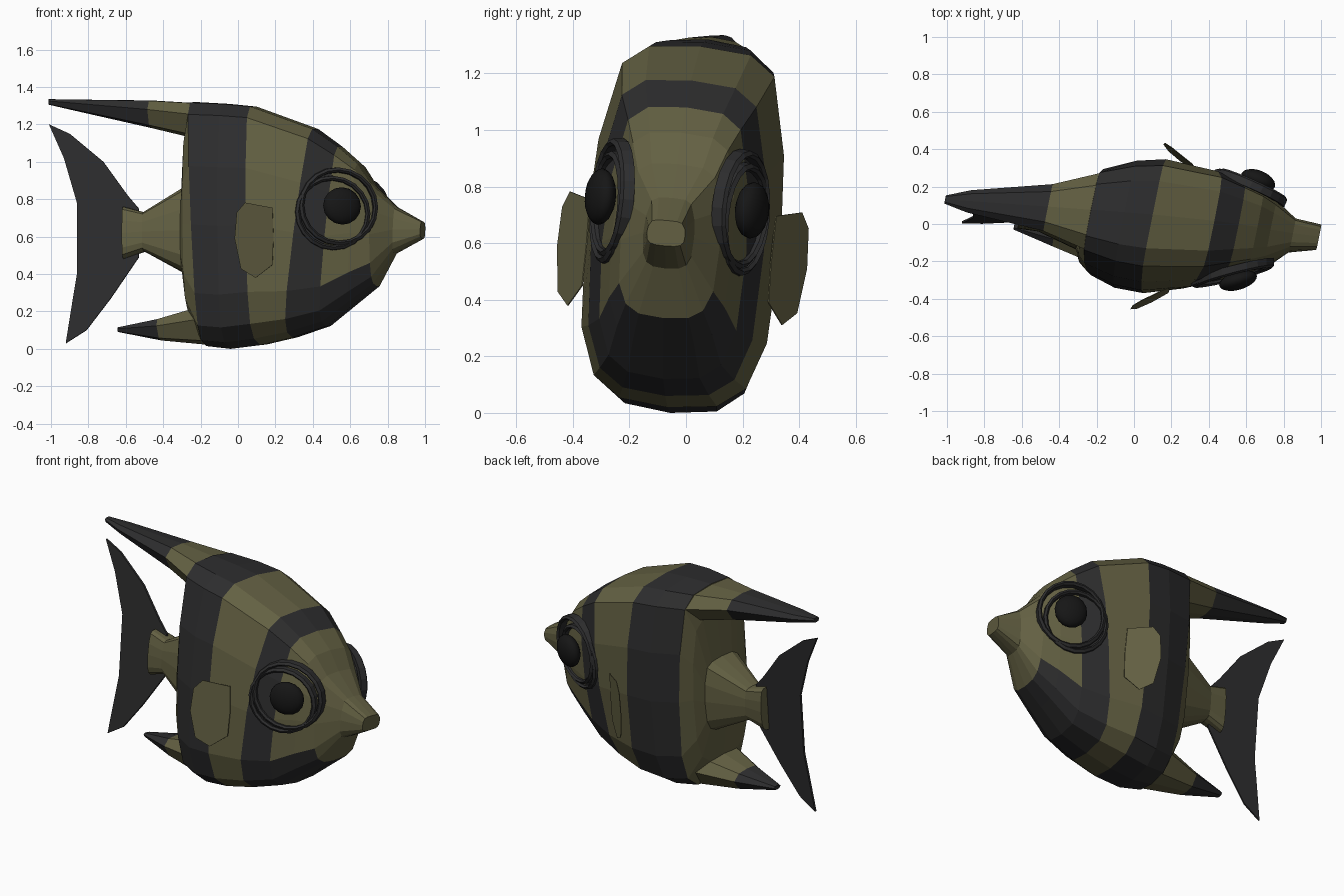
import bpy, bmesh, math
from mathutils import Matrix

if "Cube" in bpy.data.objects:
    bpy.data.objects.remove(bpy.data.objects["Cube"])


def material(name, rgb):
    m = bpy.data.materials.new(name)
    m.diffuse_color = (*rgb, 1)
    m.use_nodes = True
    m.node_tree.nodes["Principled BSDF"].inputs["Base Color"].default_value = m.diffuse_color
    return m


OLIVE = material("olive", (0.125, 0.117, 0.055))
DARK = material("charcoal", (0.026, 0.026, 0.027))
BLACK = material("eye_black", (0.008, 0.008, 0.008))

# The whole fish leans and turns slightly: one shear shared by all parts
LEAN = Matrix(((1, 0.2, 0, 0),
               (-0.07, 1, 0.09, -0.0585),
               (0, -0.09, 1, 0),
               (0, 0, 0, 1)))


def finish(bm, name, mats):
    bmesh.ops.transform(bm, matrix=LEAN, verts=bm.verts)
    bmesh.ops.recalc_face_normals(bm, faces=bm.faces)
    mesh = bpy.data.meshes.new(name)
    bm.to_mesh(mesh)
    bm.free()
    for m in mats:
        mesh.materials.append(m)
    ob = bpy.data.objects.new(name, mesh)
    bpy.context.collection.objects.link(ob)
    return ob


def loft(name, half, stations, is_dark):
    """Stations: x top, x bottom, z top, z bottom, half width."""
    outline = half + [(-u, t) for u, t in half[-2:0:-1]]
    n = len(outline)
    bm = bmesh.new()
    rings = [[bm.verts.new((xt + (xb - xt) * t, u * w, zt + (zb - zt) * t))
              for u, t in outline] for xt, xb, zt, zb, w in stations]
    for i in range(len(rings) - 1):
        a, b = rings[i], rings[i + 1]
        for j in range(n):
            k = (j + 1) % n
            f = bm.faces.new((a[j], a[k], b[k], b[j]))
            depth = (outline[j][1] + outline[k][1]) / 2
            f.material_index = int(is_dark(i, depth))
    bm.faces.new(rings[0])
    f = bm.faces.new(rings[-1])
    f.material_index = int(is_dark(len(rings) - 2, 0.5))
    return finish(bm, name, [OLIVE, DARK])


# Striped body from tail root to snout
BODY = [(0, 0), (0.52, 0.012), (0.78, 0.065), (0.95, 0.28), (1, 0.52),
        (0.95, 0.80), (0.78, 0.93), (0.5, 0.985), (0, 1)]
loft("body", BODY, [
    (-0.61, -0.61, 0.76, 0.48, 0.06),
    (-0.50, -0.50, 0.73, 0.52, 0.07),
    (-0.28, -0.28, 0.86, 0.40, 0.15),
    (-0.26, -0.25, 1.15, 0.19, 0.21),
    (-0.23, -0.17, 1.32, 0.015, 0.265),
    (-0.05, -0.04, 1.31, 0.00, 0.325),
    (0.10, 0.12, 1.295, 0.02, 0.345),
    (0.43, 0.29, 1.175, 0.06, 0.305),
    (0.56, 0.47, 1.08, 0.12, 0.255),
    (0.66, 0.62, 0.99, 0.24, 0.215),
    (0.73, 0.74, 0.88, 0.335, 0.175),
    (0.85, 0.84, 0.76, 0.51, 0.09),
    (0.99, 0.985, 0.68, 0.59, 0.068),
], lambda i, d: i in (4, 5, 7) or (i in (8, 9) and d > 0.8))

# Swept upper and lower fins
FIN = [(0, 0), (0.65, 0.06), (1, 0.4), (0.65, 0.94), (0, 1)]
loft("upper_fin", FIN, [
    (-0.225, -0.21, 1.314, 1.12, 0.205),
    (-0.46, -0.46, 1.328, 1.18, 0.125),
    (-0.88, -0.88, 1.333, 1.275, 0.06),
    (-1.01, -1.01, 1.335, 1.305, 0.022),
], lambda i, d: i > 0)
loft("lower_fin", FIN, [
    (-0.21, -0.165, 0.22, 0.022, 0.175),
    (-0.42, -0.41, 0.16, 0.045, 0.10),
    (-0.64, -0.64, 0.115, 0.09, 0.025),
], lambda i, d: i > 0)


def plate(name, outline, y_of_x, thick, mat, side=1):
    bm = bmesh.new()
    faces = []
    for d in (-thick / 2, thick / 2):
        faces.append([bm.verts.new((x, side * (y_of_x(x) + d), z)) for x, z in outline])
    a, b = faces
    bm.faces.new(a)
    bm.faces.new(b)
    for i in range(len(a)):
        j = (i + 1) % len(a)
        bm.faces.new((a[i], a[j], b[j], b[i]))
    return finish(bm, name, [mat])


# Forked tail
plate("tail_fin", [(-0.53, 0.75), (-0.59, 0.82), (-0.72, 1.0), (-0.90, 1.15),
                   (-1.01, 1.20), (-0.93, 1.02), (-0.86, 0.78), (-0.86, 0.40),
                   (-0.88, 0.28), (-0.92, 0.03), (-0.81, 0.10), (-0.68, 0.27),
                   (-0.53, 0.49)], lambda x: 0, 0.012, DARK)

EYE_TURN = Matrix.Rotation(math.radians(-19), 4, 'Z')


def eye_matrix(loc, side):
    # Local z axis points out of the head, turned towards the snout
    return (Matrix.Scale(side, 4, (0, 1, 0)) @ Matrix.Translation(loc)
            @ EYE_TURN @ Matrix.Rotation(math.radians(-90), 4, 'X'))


def eye_ring(name, side, loc, radius):
    segs = 20
    profile = [(-0.024, 0.008), (-0.014, 0.018), (0, 0.008), (0.004, -0.03), (-0.024, -0.03)]
    bm = bmesh.new()
    rings = []
    for i in range(segs):
        a = math.tau * i / segs
        rings.append([bm.verts.new(((radius + r) * math.cos(a), (radius + r) * math.sin(a), h))
                      for r, h in profile])
    for i in range(segs):
        p, q = rings[i], rings[(i + 1) % segs]
        for j in range(len(profile)):
            k = (j + 1) % len(profile)
            bm.faces.new((p[j], p[k], q[k], q[j]))
    bmesh.ops.transform(bm, matrix=eye_matrix(loc, side), verts=bm.verts)
    finish(bm, name, [DARK])


def eyeball(name, side):
    bm = bmesh.new()
    bmesh.ops.create_uvsphere(bm, u_segments=16, v_segments=10, radius=0.1,
                              matrix=Matrix.Diagonal((1, 1, 0.5, 1)))
    bmesh.ops.transform(bm, matrix=eye_matrix((0.61, 0.268, 0.74), side), verts=bm.verts)
    for f in bm.faces:
        f.smooth = True
    finish(bm, name, [BLACK])


# Paired side fins and eyes, each eye with a rim and a lower socket ring
SIDE_FIN = [(0.07, 0.55), (0.08, 0.69), (0.12, 0.745), (0.25, 0.725),
            (0.255, 0.56), (0.25, 0.42), (0.17, 0.345), (0.10, 0.39)]
for side, label in ((-1, "near"), (1, "far")):
    plate(label + "_side_fin", SIDE_FIN, lambda x: 0.44 - (x - 0.07) * 0.62, 0.004, OLIVE, side)
    eye_ring(label + "_eye_rim", side, (0.585, 0.235, 0.74), 0.208)
    eye_ring(label + "_eye_socket", side, (0.555, 0.24, 0.705), 0.198)
    eyeball(label + "_eyeball", side)
